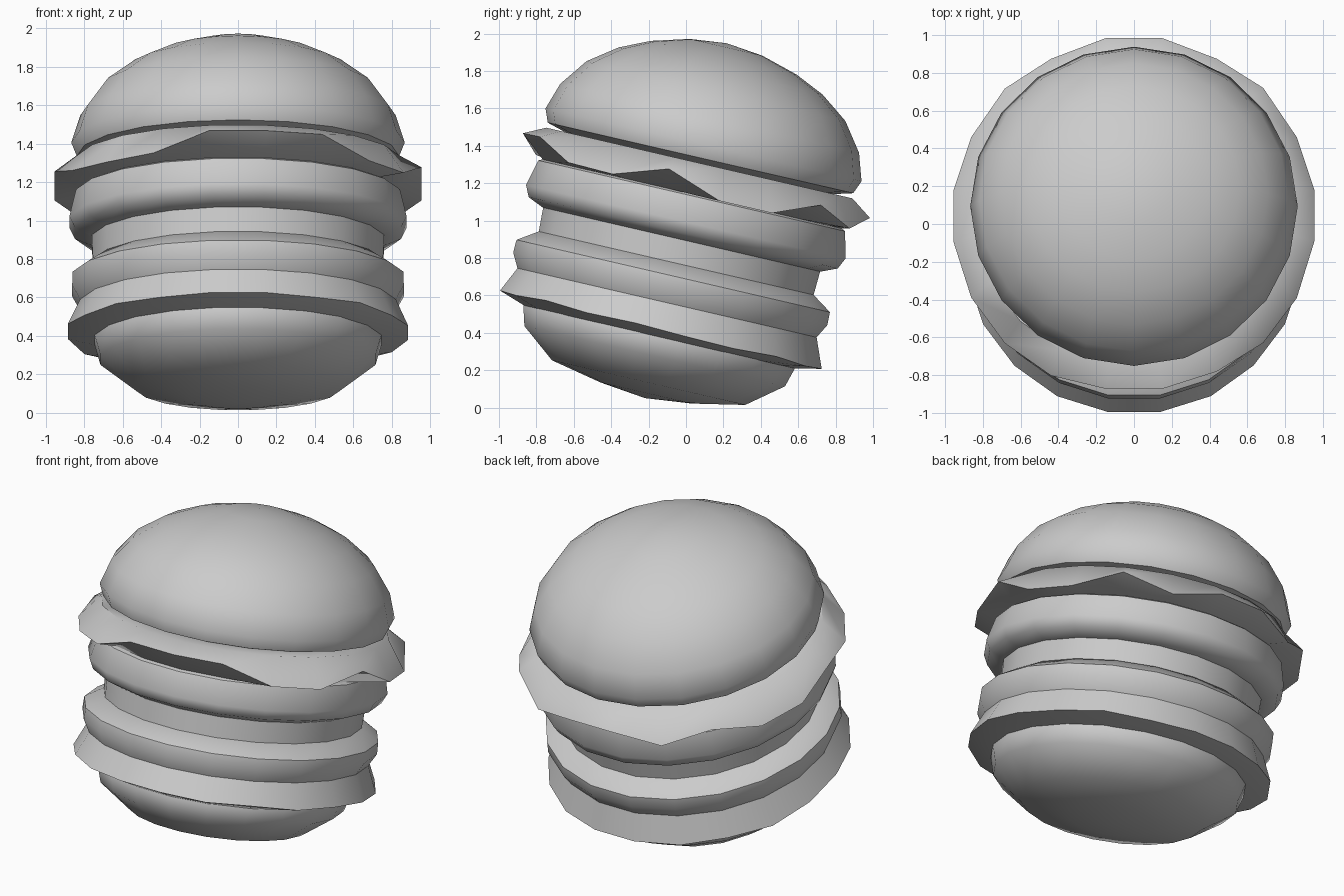
import bpy, bmesh
from math import sin, cos, pi, radians
from mathutils import Matrix

if "Cube" in bpy.data.objects:
    bpy.data.objects.remove(bpy.data.objects["Cube"])

SIDES = 20
# whole stack leans back around x; profiles are (radius, height) along the tilted axis
TILT = Matrix.Translation((0, -0.219, 0.051)) @ Matrix.Rotation(radians(-13), 4, 'X')


def lathe(name, profile, half_step=True, rim=None, rim_heights=None):
    """Revolve a profile; ring number 'rim' can get its own height at each corner."""
    bm = bmesh.new()
    shift = 0.5 if half_step else 0.0
    scale = 1 / cos(pi / SIDES) if half_step else 1.0
    rings = []
    for k, (r, h) in enumerate(profile):
        if r == 0:
            rings.append([bm.verts.new((0, 0, h))] * SIDES)
            continue
        ring = []
        for i in range(SIDES):
            a = 2 * pi * (i + shift) / SIDES
            z = rim_heights[i] if k == rim else h
            ring.append(bm.verts.new((r * scale * cos(a), r * scale * sin(a), z)))
        rings.append(ring)
    for lo, hi in zip(rings, rings[1:]):
        for i in range(SIDES):
            j = (i + 1) % SIDES
            corners = list(dict.fromkeys((lo[i], lo[j], hi[j], hi[i])))
            bm.faces.new(corners)
    bmesh.ops.recalc_face_normals(bm, faces=bm.faces)
    bm.transform(TILT)
    mesh = bpy.data.meshes.new(name)
    bm.to_mesh(mesh)
    bm.free()
    obj = bpy.data.objects.new(name, mesh)
    bpy.context.collection.objects.link(obj)
    bpy.ops.object.select_all(action='DESELECT')
    obj.select_set(True)
    bpy.context.view_layer.objects.active = obj
    bpy.ops.object.shade_smooth_by_angle(angle=radians(50))
    return obj


# bottom bun: shallow rounded bowl
lathe("bottom_bun", [(0, 0.0), (0.25, 0.028), (0.53, 0.085), (0.715, 0.23),
                     (0.745, 0.335), (0.72, 0.40), (0, 0.40)])

# cheese: flared skirt over the bottom bun
cheese = [0.37, 0.365, 0.375, 0.36, 0.365, 0.365, 0.36, 0.37, 0.355, 0.375,
          0.39, 0.375, 0.385, 0.38, 0.386, 0.386, 0.38, 0.39, 0.375, 0.38]
lathe("cheese", [(0, 0.34), (0.72, 0.33), (0.885, 0.375), (0.82, 0.525), (0, 0.525)],
      rim=2, rim_heights=cheese)

# lower patty
lathe("lower_patty", [(0, 0.522), (0.82, 0.522), (0.862, 0.60), (0.86, 0.67),
                      (0.752, 0.742), (0, 0.742)])

# middle bun
lathe("middle_bun", [(0, 0.738), (0.754, 0.738), (0.76, 0.872), (0, 0.872)])

# upper patty
lathe("upper_patty", [(0, 0.87), (0.762, 0.87), (0.848, 0.907), (0.876, 0.967),
                      (0.842, 1.11), (0.78, 1.14), (0, 1.14)])

# lettuce: leaf with an edge that droops unevenly
leaf = [1.117, 1.117, 1.217, 1.13, 1.209, 1.209, 1.13, 1.20, 1.117, 1.117,
        1.20, 1.14, 1.128, 1.136, 1.233, 1.233, 1.235, 1.135, 1.128, 1.223]
lathe("lettuce", [(0, 1.12), (0.82, 1.12), (0.955, 1.2), (0.84, 1.29), (0.7, 1.29),
                  (0, 1.29)], rim=2, rim_heights=leaf)

# top bun: dome
lathe("top_bun", [(0, 1.285), (0.72, 1.285), (0.838, 1.318), (0.867, 1.39), (0.82, 1.535),
                  (0.71, 1.685), (0.56, 1.795), (0.40, 1.868), (0.2, 1.925), (0, 1.947)],
      half_step=False)
